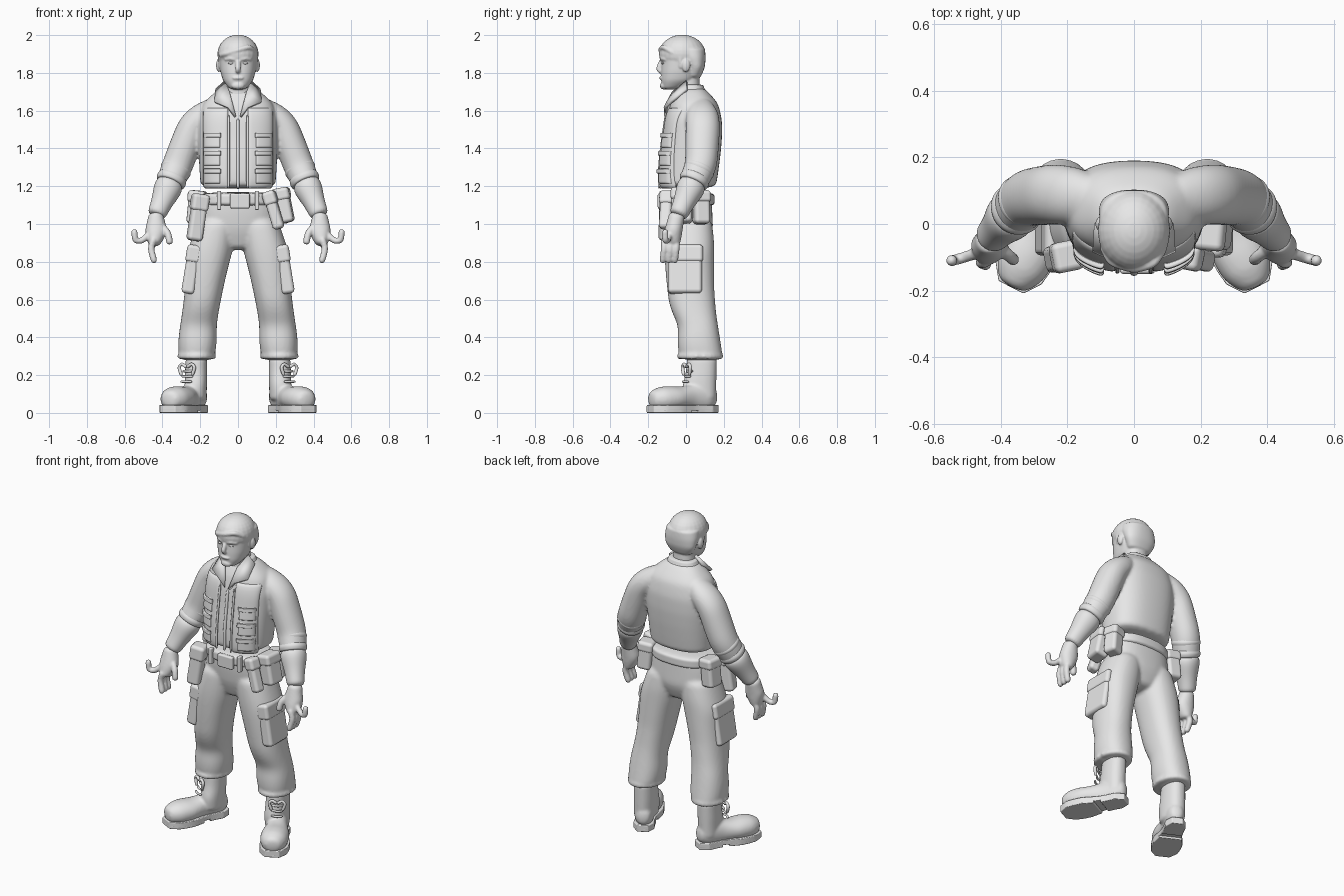
import bpy, bmesh, math
from mathutils import Vector, Matrix, Euler

cube = bpy.data.objects.get("Cube")
if cube:
    bpy.data.objects.remove(cube, do_unlink=True)

grey = bpy.data.materials.new("plain_grey")
grey.use_nodes = True
grey.diffuse_color = (.8, .8, .8, 1)
grey.node_tree.nodes["Principled BSDF"].inputs["Base Color"].default_value = grey.diffuse_color
ACROSS, DEPTH, UP = Vector((1, 0, 0)), Vector((0, 1, 0)), Vector((0, 0, 1))

def sample(values, t):
    """Read evenly spaced values at t between 0 and 1."""
    position = min(max(t, 0), 1) * (len(values) - 1)
    index = min(int(position), len(values) - 2)
    return values[index] + (values[index + 1] - values[index]) * (position - index)

def finish(name, bm, mirror=False, subdivision=0, bevel=0, thickness=0):
    mesh = bpy.data.meshes.new(name)
    bm.to_mesh(mesh)
    bm.free()
    mesh.materials.append(grey)
    mesh.polygons.foreach_set("use_smooth", [True] * len(mesh.polygons))
    part = bpy.data.objects.new(name, mesh)
    bpy.context.collection.objects.link(part)
    if thickness:
        modifier = part.modifiers.new("thickness", 'SOLIDIFY')
        modifier.thickness, modifier.offset = thickness, -1
    if bevel:
        modifier = part.modifiers.new("bevel", 'BEVEL')
        modifier.width, modifier.segments, modifier.harden_normals = bevel, 3, True
    if subdivision:
        modifier = part.modifiers.new("smooth", 'SUBSURF')
        modifier.levels = modifier.render_levels = subdivision
    if mirror:
        part.modifiers.new("mirror", 'MIRROR')
    return part

def fuse(name, parts, voxel):
    """Melt overlapping parts into one soft body."""
    bpy.context.view_layer.update()
    depsgraph = bpy.context.evaluated_depsgraph_get()
    bm = bmesh.new()
    for part in parts:
        bm.from_mesh(part.evaluated_get(depsgraph).to_mesh())
    for part in parts:
        bpy.data.objects.remove(part, do_unlink=True)
    body = finish(name, bm)
    remesh = body.modifiers.new("melt", 'REMESH')
    remesh.mode, remesh.voxel_size, remesh.use_smooth_shade = 'VOXEL', voxel, True
    body.modifiers.new("soften", 'SMOOTH').iterations = 4

def oval(centre, u, v, squareness, sides):
    def rounded(value):
        return math.copysign(abs(value) ** (2 / squareness), value)
    angles = [math.tau * i / sides for i in range(sides)]
    return [centre + u * rounded(math.cos(a)) + v * rounded(math.sin(a)) for a in angles]

def skin(name, rings, mirror):
    """Join closed rings of points into a capped, smoothed body."""
    bm = bmesh.new()
    loops = [[bm.verts.new(point) for point in ring] for ring in rings]
    sides = len(loops[0])
    for low, high in zip(loops, loops[1:]):
        for i in range(sides):
            j = (i + 1) % sides
            bm.faces.new((low[i], low[j], high[j], high[i]))
    bm.faces.new(loops[0])
    bm.faces.new(loops[-1])
    bmesh.ops.recalc_face_normals(bm, faces=bm.faces)
    return finish(name, bm, mirror, subdivision=2)

def stack(name, bottom, top, width, front, back, x=(0, 0), mirror=False, rings=9, squareness=2.3):
    """Level ovals from bottom to top, with evenly spaced half widths and depths."""
    ovals = []
    for i in range(rings):
        t = i / (rings - 1)
        near, far = sample(front, t), sample(back, t)
        centre = Vector((sample(x, t), (near + far) / 2, bottom + (top - bottom) * t))
        ovals.append(oval(centre, ACROSS * sample(width, t), DEPTH * (far - near) / 2, squareness, 24))
    return skin(name, ovals, mirror)

def sweep(name, points, width, height=None, mirror=True, side=DEPTH, rings=7, sides=14):
    """Ovals square to a path; width and height are spaced evenly along it."""
    points = [Vector(point) for point in points]
    ovals = []
    for i in range(rings):
        t = i / (rings - 1)
        along = (sample(points, t + .1) - sample(points, t - .1)).normalized()
        u = side.cross(along).normalized()
        v = along.cross(u)
        ovals.append(oval(sample(points, t), u * sample(width, t), v * sample(height or width, t), 2.1, sides))
    return skin(name, ovals, mirror)

def cord(name, points, radius, mirror=True, side=DEPTH):
    return sweep(name, points, (radius, radius), mirror=mirror, side=side, rings=2 * len(points) - 1, sides=8)

def box(name, place, size, turn=(0, 0, 0), bevel=.02, mirror=False):
    bm = bmesh.new()
    bmesh.ops.create_cube(bm, size=1, matrix=Matrix.LocRotScale(Vector(place), Euler(turn), Vector(size)))
    return finish(name, bm, mirror, bevel=bevel)

def pouch(name, place, size, turn, mirror=False):
    """A rounded bag with a slightly larger flap over its top."""
    size = Vector(size)
    box(name, place, size, turn, mirror=mirror)
    lift = Euler(turn).to_matrix() @ (UP * size.z * .35)
    flap = (size.x + .012, size.y + .012, size.z * .38)
    box(name + "_flap", Vector(place) + lift, flap, turn, mirror=mirror)

def blob(name, place, size, mirror=False):
    bm = bmesh.new()
    matrix = Matrix.LocRotScale(Vector(place), None, Vector(size))
    bmesh.ops.create_uvsphere(bm, u_segments=24, v_segments=16, radius=1, matrix=matrix)
    return finish(name, bm, mirror)

# Torso and sleeves
HEM, NECKLINE, CHEST = 1.185, 1.73, 2.5
WIDTH = (.198, .205, .21, .215, .215, .19, .085)
FRONT = (-.135, -.135, -.128, -.115, -.105, -.085, -.03)
BACK = (.158, .172, .184, .192, .192, .172, .09)
shoulder, elbow, wrist = Vector((.1, .075, 1.635)), Vector((.32, .08, 1.31)), Vector((.435, -.045, 1.04))
biceps, forearm = Vector((.237, .09, 1.53)), elbow.lerp(wrist, .38)
fuse("upper_body", [
    stack("vest", HEM, NECKLINE, WIDTH, FRONT, BACK, rings=13, squareness=CHEST),
    sweep("sleeve", (shoulder, biceps, elbow, forearm), (.05, .075, .081, .083, .08, .07),
          (.06, .09, .092, .088, .082, .075), rings=12, sides=20)], .009)

def chest(x, z, offset=0):
    """Point on the front of the torso, raised by the offset."""
    t = (z - HEM) / (NECKLINE - HEM)
    near, far = sample(FRONT, t), sample(BACK, t)
    reach = min(abs(x) / sample(WIDTH, t), .97)
    depth = (far - near) / 2 * (1 - reach ** CHEST) ** (1 / CHEST)
    return Vector((x, (near + far) / 2 - depth - offset, z))

def panel(name, inner, outer, low, high, offset, steps=10):
    """Cloth plate that follows the chest and thins at its border."""
    bm = bmesh.new()
    rows = []
    for j in range(steps + 1):
        row = []
        for i in range(steps + 1):
            border = i in (0, steps) or j in (0, steps)
            x, z = sample((inner, outer), i / steps), sample((low, high), j / steps)
            row.append(bm.verts.new(chest(x, z, offset * (.5 if border else 1))))
        rows.append(row)
    for below, above in zip(rows, rows[1:]):
        for i in range(steps):
            bm.faces.new((below[i], below[i + 1], above[i + 1], above[i]))
    finish(name, bm, True, subdivision=1, thickness=offset + .01)

panel("vest_front", .05, .19, HEM, 1.62, .012)
for i in range(3):
    low = 1.21 + .095 * i
    panel(f"vest_pocket_{i}", .09, .185, low, low + .08, .023)
    panel(f"vest_pocket_flap_{i}", .085, .188, low + .055, low + .085, .032)
cord("vest_zip", [chest(.05, sample((HEM, 1.58), i / 4), .01) for i in range(5)], .007)
cord("shirt_placket", [chest(0, sample((HEM, 1.56), i / 4)) for i in range(5)], .01, mirror=False)

# Collar
stack("collar_band", 1.65, 1.74, (.125, .105, .085), (-.06, -.04), (.125, .09))
bm = bmesh.new()
corners = ((.072, 0, 1.76), (.045, -.075, 1.7), (.01, -.115, 1.57), (.05, -.118, 1.62), (.125, -.085, 1.65), (.12, 0, 1.715))
bm.faces.new([bm.verts.new(corner) for corner in corners])
bmesh.ops.triangulate(bm, faces=bm.faces)
finish("collar_flap", bm, True, thickness=.016)

# Head
fuse("head", [
    stack("neck", 1.6, 1.8, (.07, .065), (-.06, -.05), (.08, .07)),
    stack("skull", 1.71, 1.95, (.04, .08, .094, .1, .103, .09), (-.122, -.133, -.133, -.13, -.13, -.11),
          (-.05, .05, .08, .095, .098, .08), rings=11),
    blob("hair_cap", (0, -.02, 1.9), (.109, .123, .102)),
    stack("hair_back", 1.77, 1.94, (.07, .1, .108, .1), (0, .01, -.03, -.07), (.075, .1, .105, .1)),
    cord("hair_fringe", ((-.095, -.06, 1.89), (-.07, -.115, 1.9), (0, -.136, 1.92), (.06, -.12, 1.94), (.095, -.06, 1.9)),
         .015, mirror=False, side=UP),
    cord("sideburn", ((.1, -.03, 1.9), (.094, -.03, 1.82)), .01),
    blob("ear", (.102, 0, 1.84), (.014, .022, .036), mirror=True),
    cord("nose", ((0, -.125, 1.87), (0, -.148, 1.82), (0, -.13, 1.805)), .015, mirror=False),
    cord("brow", ((.01, -.132, 1.87), (.04, -.127, 1.877), (.07, -.103, 1.87)), .01, side=UP),
    blob("lips", (0, -.13, 1.773), (.03, .011, .01)),
    blob("chin", (0, -.118, 1.732), (.035, .02, .02))], .005)
blob("eye", (.037, -.121, 1.852), (.015, .009, .007), mirror=True)

# Forearms and hands
for i in range(2):
    start, end = elbow.lerp(wrist, .2 * i), elbow.lerp(wrist, .2 * i + .17)
    sweep(f"sleeve_roll_{i}", (start, end), (.074, .086 - .003 * i, .074), rings=5, sides=20)
sweep("forearm_cuff", (elbow.lerp(wrist, .3), wrist), (.066, .079, .068, .058, .053, .048), sides=20)
palm, knuckles = Vector((.433, -.065, .97)), Vector((.447, -.083, .885))
digits = [sweep("palm", (wrist + UP * .02, palm, knuckles), (.038, .048, .06, .05, .028), (.042, .046, .05, .048)),
          cord("thumb", (palm + Vector((-.03, -.01, .02)), (.37, -.1, .95), (.36, -.11, .89)), .02),
          cord("pointing_finger", ((.45, -.08, .965), (.51, -.1, .91), (.545, -.11, .91), (.55, -.11, .975)), .0185)]
for i in range(3):
    y = -.115 + .032 * i
    digits.append(cord(f"finger_{i}", ((.443, y, .93), (.463, y, .87), (.44, y - .01, .79)), .019))
fuse("hands", digits, .006)

# Trousers and belt
cuff = oval(Vector((.22, .075, .3)), ACROSS * .09, DEPTH * .11, 2, 12)
fuse("trousers", [
    stack("seat", .86, 1.17, (.09, .19, .208, .205, .185), (-.06, -.1, -.113, -.115), (.1, .145, .14, .135), squareness=2.4),
    stack("leg", .27, 1.04, (.09, .106, .097, .097, .102, .108, .12, .112, .1),
          (-.03, -.05, -.04, -.09, -.1, -.11, -.115, -.115, -.105), (.2, .18, .16, .15, .15, .15, .135),
          x=(.22, .21, .18, .15, .105), mirror=True, rings=13),
    cord("cuff", cuff + cuff[:1], .018, side=UP)], .01)
stack("belt", 1.09, 1.17, (.197, .197), (-.13, -.13), (.152, .152), rings=4, squareness=2.5)
box("belt_buckle", (.01, -.135, 1.122), (.105, .03, .08), bevel=.01)
box("belt_loop", (.1, -.125, 1.125), (.022, .03, .1), bevel=.006, mirror=True)
pouch("cargo_pocket", (.247, -.005, .755), (.07, .18, .25), (0, -.16, 0), mirror=True)

# Belt pouches
pouch("holster", (-.215, -.1, 1.03), (.08, .08, .24), (0, .15, .2))
pouch("right_hip_pouch", (-.22, .065, 1.085), (.085, .1, .17), (0, .1, -.15))
pouch("left_front_pouch", (.19, -.105, 1.07), (.06, .065, .2), (0, -.3, -.2))
pouch("left_hip_pouch", (.24, -.02, 1.095), (.085, .11, .18), (0, -.2, -.1))
pouch("left_rear_pouch", (.22, .08, 1.085), (.085, .085, .17), (0, -.1, .25))

# Boots, turned outward
heel, toe = Vector((.19, .16, .09)), Vector((.37, -.19, .07))
FOOT = (.03, .058, .056, .058, .07, .083, .083, .076, .04)
fuse("boots", [
    sweep("foot", (heel, toe), FOOT, (.04, .08, .08, .065, .06, .068, .065, .04), side=UP, rings=14, sides=20),
    stack("shaft", .06, .3, (.058, .06, .057), (-.01, -.02, .0, .005), (.158, .165), x=(.225, .22), mirror=True)], .008)
ahead = ((toe - heel) * Vector((1, 1, 0)).length).normalized()
aside = ahead.cross(UP).normalized()

def sole(name, start, end, low, high, steps=16):
    bm = bmesh.new()
    spots = [sample((start, end), i / steps) for i in range(steps + 1)]
    path = [(heel.lerp(toe, t), aside * (sample(FOOT, t) + .002)) for t in spots]
    outline = [point + offset for point, offset in path] + [point - offset for point, offset in reversed(path)]
    face = bm.faces.new([bm.verts.new((point.x, point.y, low)) for point in outline])
    raised = bmesh.ops.extrude_face_region(bm, geom=[face])["geom"]
    bmesh.ops.translate(bm, vec=UP * (high - low), verts=[v for v in raised if isinstance(v, bmesh.types.BMVert)])
    bmesh.ops.recalc_face_normals(bm, faces=bm.faces)
    finish(name, bm, True, bevel=.005)

sole("boot_sole", 0, 1, .012, .042)
sole("boot_heel", 0, .35, 0, .02)
sole("boot_tread", .45, 1, 0, .02)

# Laces
for i in range(3):
    middle = heel.lerp(toe, .49 - .03 * i) + UP * (.085 + .027 * i)
    ends = [middle + aside * .035 * s - ahead * .012 for s in (-1, 1)]
    cord(f"lace_{i}", (ends[0], middle, ends[1]), .007, side=UP)
knot = heel.lerp(toe, .45) + UP * .16
for label, way in (("inner", aside), ("outer", -aside)):
    cord(f"lace_bow_{label}", (knot, knot + way * .03 + UP * .02, knot + way * .048, knot + way * .03 - UP * .045), .01)
